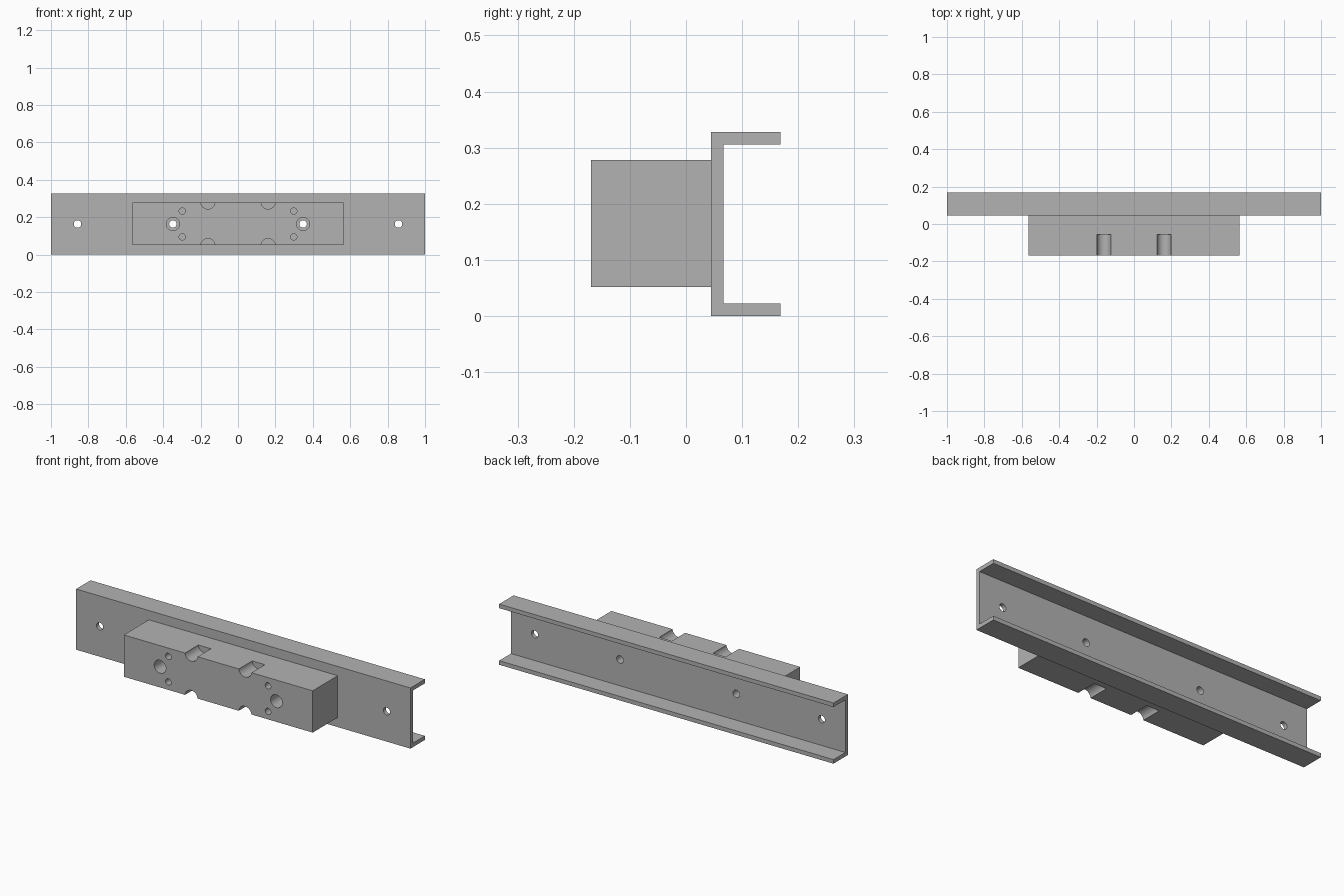
import bpy
import math

cube = bpy.data.objects.get("Cube")
if cube:
    bpy.data.objects.remove(cube, do_unlink=True)

grey = bpy.data.materials.new("metal grey")
grey.use_nodes = True
colour = (0.45, 0.45, 0.45, 1)
grey.diffuse_color = colour
grey.node_tree.nodes["Principled BSDF"].inputs["Base Color"].default_value = colour

FRONT, SEAT, BACK = -0.169, 0.045, 0.168   # block face, mounting face, flange edge
HEIGHT, WALL = 0.328, 0.022
BLOCK_LOW, BLOCK_HIGH = 0.052, 0.278
MID = HEIGHT / 2


def extrude_x(name, profile, half):
    """Solid with a (y, z) profile running from -half to half along x."""
    n = len(profile)
    verts = [(x, y, z) for x in (-half, half) for y, z in profile]
    faces = [list(range(n))[::-1], list(range(n, 2 * n))]
    faces += [(i, (i + 1) % n, n + (i + 1) % n, n + i) for i in range(n)]
    mesh = bpy.data.meshes.new(name)
    mesh.from_pydata(verts, [], faces)
    mesh.materials.append(grey)
    obj = bpy.data.objects.new(name, mesh)
    bpy.context.collection.objects.link(obj)
    return obj


def drill(target, x, z, radius, y0, y1):
    """Cut a round hole along y from y0 to y1."""
    bpy.ops.mesh.primitive_cylinder_add(
        vertices=40, radius=radius, depth=y1 - y0,
        location=(x, (y0 + y1) / 2, z), rotation=(math.pi / 2, 0, 0))
    cutter = bpy.context.object
    cutter.name = "hole_cutter"
    cutter.hide_render = True
    cutter.data.materials.append(grey)
    mod = target.modifiers.new("hole", 'BOOLEAN')
    mod.operation, mod.solver, mod.object = 'DIFFERENCE', 'EXACT', cutter
    bpy.context.view_layer.objects.active = target
    bpy.ops.object.modifier_apply(modifier=mod.name)
    bpy.data.objects.remove(cutter, do_unlink=True)


# C-shaped rail, open to the back
web = SEAT + WALL
rail = extrude_x("channel_rail", [
    (SEAT, 0), (BACK, 0), (BACK, WALL), (web, WALL),
    (web, HEIGHT - WALL), (BACK, HEIGHT - WALL), (BACK, HEIGHT), (SEAT, HEIGHT)], 1)

# Block bolted to the front of the rail
block = extrude_x("mounting_block", [
    (FRONT, BLOCK_LOW), (SEAT, BLOCK_LOW), (SEAT, BLOCK_HIGH), (FRONT, BLOCK_HIGH)], 0.565)

for side in (-1, 1):
    # Rail end holes and the bolt holes behind the block
    for x in (0.858, 0.348):
        drill(rail, side * x, MID, 0.02, SEAT - 0.1, web + 0.02)
    # Stepped bolt holes through the block
    drill(block, side * 0.348, MID, 0.02, FRONT - 0.05, SEAT + 0.05)
    drill(block, side * 0.348, MID, 0.035, FRONT - 0.05, -0.055)
    # Small blind holes and edge notches, above and below
    for end in (-1, 1):
        drill(block, side * 0.298, MID + end * 0.069, 0.017, FRONT - 0.05, -0.055)
        edge = BLOCK_HIGH if end > 0 else BLOCK_LOW
        drill(block, side * 0.161, edge + end * 0.004, 0.038, FRONT - 0.05, -0.055)

for obj in (rail, block):
    bpy.ops.object.select_all(action='DESELECT')
    obj.select_set(True)
    bpy.context.view_layer.objects.active = obj
    bpy.ops.object.shade_smooth_by_angle(angle=math.radians(30))
